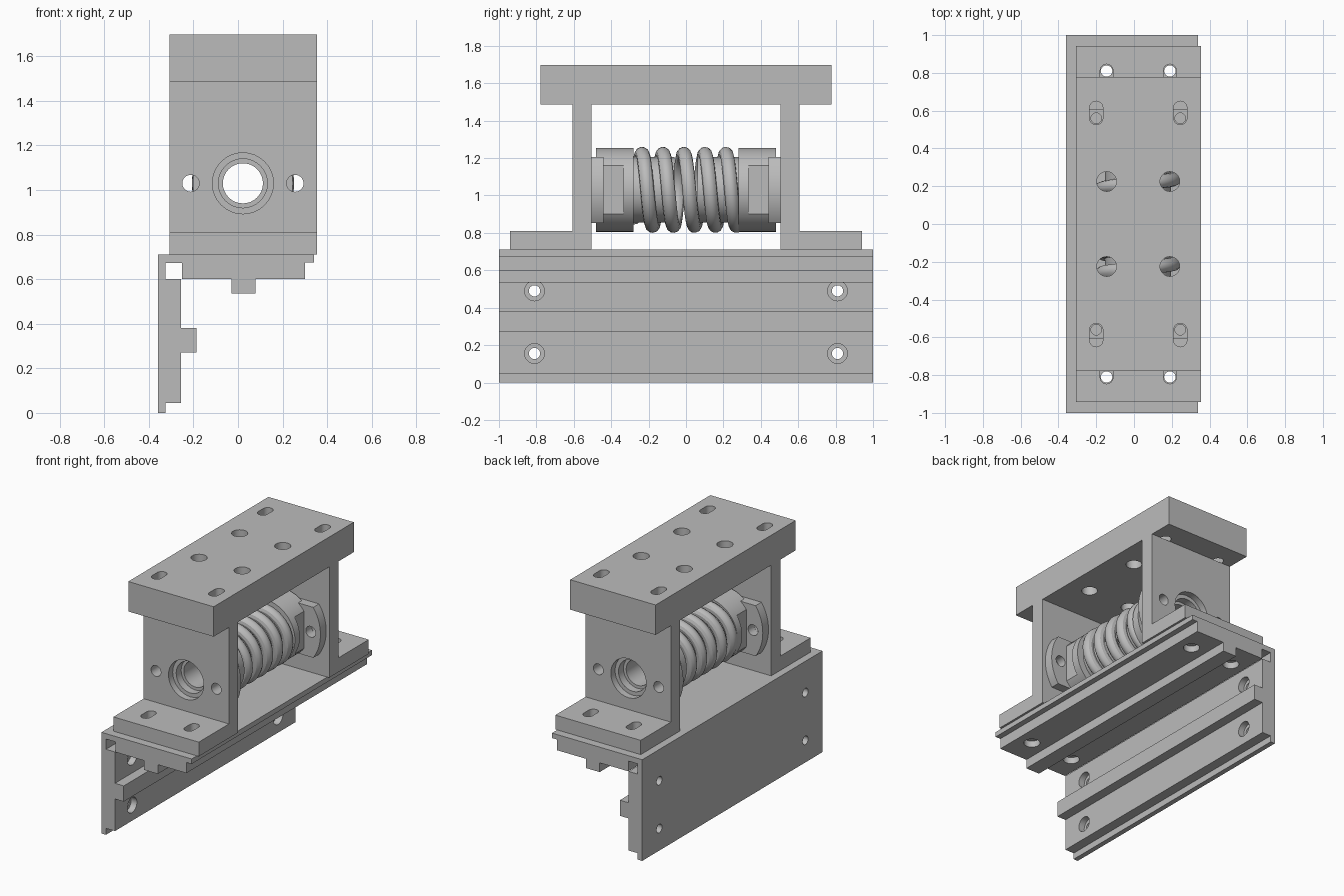
import bpy, bmesh, math
from mathutils import Matrix, Vector

if "Cube" in bpy.data.objects:
    bpy.data.objects.remove(bpy.data.objects["Cube"], do_unlink=True)

grey = bpy.data.materials.new("machined_grey")
grey.use_nodes = True
grey.diffuse_color = (0.5, 0.5, 0.5, 1)
grey.node_tree.nodes["Principled BSDF"].inputs["Base Color"].default_value = (0.5, 0.5, 0.5, 1)

AXIS_X, AXIS_Z = 0.022, 1.03      # spring axis, parallel to y


def finish(bm, name):
    bmesh.ops.recalc_face_normals(bm, faces=bm.faces)
    mesh = bpy.data.meshes.new(name)
    bm.to_mesh(mesh)
    bm.free()
    mesh.materials.append(grey)
    obj = bpy.data.objects.new(name, mesh)
    bpy.context.collection.objects.link(obj)
    return obj


def prism(name, points, start, end, axis):
    """Extrude an outline along an axis: x takes (y, z), y takes (x, z), z takes (x, y)."""
    place = {"x": lambda a, b: (start, a, b),
             "y": lambda a, b: (a, start, b),
             "z": lambda a, b: (a, b, start)}[axis]
    bm = bmesh.new()
    face = bm.faces.new([bm.verts.new(place(a, b)) for a, b in points])
    move = Vector([end - start if axis == k else 0 for k in "xyz"])
    new = bmesh.ops.extrude_face_region(bm, geom=[face])["geom"]
    bmesh.ops.translate(bm, vec=move, verts=[v for v in new if isinstance(v, bmesh.types.BMVert)])
    return finish(bm, name)


def circle(a, b, r, n=48):
    return [(a + r * math.cos(2 * math.pi * i / n), b + r * math.sin(2 * math.pi * i / n))
            for i in range(n)]


def slot(x, y, r, reach, n=16):
    """Rounded slot outline, long in y."""
    ends = [(x + r * math.cos(math.pi * i / n), y + reach + r * math.sin(math.pi * i / n))
            for i in range(n + 1)]
    return ends + [(2 * x - a, 2 * y - b) for a, b in ends]


def rect(a0, a1, b0, b1):
    return [(a0, b0), (a1, b0), (a1, b1), (a0, b1)]


def cut(obj, cutters):
    for c in cutters:
        mod = obj.modifiers.new("cut", "BOOLEAN")
        mod.operation, mod.solver, mod.object = "DIFFERENCE", "EXACT", c
    bpy.context.view_layer.update()
    baked = bpy.data.meshes.new_from_object(
        obj.evaluated_get(bpy.context.evaluated_depsgraph_get()))
    obj.modifiers.clear()
    obj.data = baked
    for c in cutters:
        bpy.data.objects.remove(c, do_unlink=True)


def hole(a, b, r, start, end, axis):
    return prism("hole", circle(a, b, r, 32), start, end, axis)


parts = []

# Angled rail: horizontal and vertical arms with ribs, lips and a relieved corner
rail = prism("angle_rail", [
    (-0.36, 0), (-0.325, 0), (-0.325, 0.045), (-0.255, 0.045), (-0.255, 0.27),
    (-0.187, 0.27), (-0.187, 0.38), (-0.255, 0.38), (-0.255, 0.6), (-0.325, 0.6),
    (-0.325, 0.672), (-0.252, 0.672), (-0.252, 0.6), (-0.03, 0.6), (-0.03, 0.535),
    (0.078, 0.535), (0.078, 0.6), (0.3, 0.6), (0.3, 0.675), (0.34, 0.675),
    (0.34, 0.71), (-0.36, 0.71)], -1, 1, "y")
cutters = []
for y in (-0.81, 0.81):
    for z in (0.155, 0.49):
        cutters += [hole(y, z, 0.03, -0.5, -0.2, "x"), hole(y, z, 0.053, -0.3, -0.2, "x")]
    for x in (-0.145, 0.19):
        cutters += [hole(x, y, 0.03, 0.5, 0.8, "z"), hole(x, y, 0.053, 0.5, 0.645, "z")]
cut(rail, cutters)
parts.append(rail)

# Saddle: feet, two uprights and the top plate
half = [(0.505, 0.71), (0.942, 0.71), (0.942, 0.81), (0.607, 0.81), (0.607, 1.487),
        (0.777, 1.487), (0.777, 1.697)]
inner = [(-0.505, 1.487), (0.505, 1.487)]
outline = inner + half + [(-y, z) for y, z in reversed(half)]
saddle = prism("saddle_frame", outline, -0.308, 0.355, "x")
cutters = []
for s in (-1, 1):
    for x in (-0.145, 0.19):
        cutters.append(prism("foot_slot", slot(x, s * 0.785, 0.034, 0.027), 0.6, 0.9, "z"))
        cutters.append(hole(x, s * 0.225, 0.052, 1.4, 1.8, "z"))
    for x in (-0.2, 0.245):
        cutters.append(prism("top_slot", slot(x, s * 0.588, 0.035, 0.027), 1.487, 1.8, "z"))
        cutters.append(hole(x, s * 0.56, 0.028, 1.3, 1.6, "z"))
    for dx in (-0.234, 0.234):
        cutters.append(hole(AXIS_X + dx, AXIS_Z, 0.038, s * 0.4, s * 0.7, "y"))
    cutters.append(hole(AXIS_X, AXIS_Z, 0.11, s * 0.4, s * 0.7, "y"))
    cutters.append(hole(AXIS_X, AXIS_Z, 0.137, s * 0.56, s * 0.7, "y"))
cut(saddle, cutters)
parts.append(saddle)

# Spring seats at both ends: flange, collar with wrench flats, and guide tube
for s, end in ((-1, "front"), (1, "back")):
    R, h = 0.31, 0.177
    arc = math.asin(h / R)
    right = [(R * math.cos(t), R * math.sin(t))
             for t in [arc * (i / 8 - 1) for i in range(17)]]
    shape = right + [(-a, -b) for a, b in right]
    flange = prism(end + "_flange", [(AXIS_X + a, AXIS_Z + b) for a, b in shape],
                   s * 0.44, s * 0.504, "y")
    cut(flange, [hole(AXIS_X, AXIS_Z, 0.09, s * 0.3, s * 0.6, "y")] +
        [hole(AXIS_X + d, AXIS_Z, 0.038, s * 0.3, s * 0.6, "y") for d in (-0.234, 0.234)])

    collar = prism(end + "_collar", circle(AXIS_X, AXIS_Z, 0.224, 64), s * 0.28, s * 0.482, "y")
    flats = [prism("flat", rect(*sorted((AXIS_X + d * 0.182, AXIS_X + d * 0.3)), 0.7, 1.4),
                   s * 0.335, s * 0.6, "y") for d in (-1, 1)]
    cut(collar, flats + [hole(AXIS_X, AXIS_Z, 0.09, s * 0.2, s * 0.6, "y")])

    guide = prism(end + "_guide_tube", circle(AXIS_X, AXIS_Z, 0.175, 64), s * 0.062, s * 0.3, "y")
    cut(guide, [hole(AXIS_X, AXIS_Z, 0.09, 0, s * 0.4, "y")])
    parts += [flange, collar, guide]

# Coil spring: right-handed helix swept with a round wire
curve = bpy.data.curves.new("coil_path", "CURVE")
curve.dimensions = "3D"
curve.bevel_depth, curve.bevel_resolution, curve.use_fill_caps = 0.037, 4, True
steps, first, last = 240, -2.4, 2.6
line = curve.splines.new("POLY")
line.points.add(steps)
for i, p in enumerate(line.points):
    turn = first + (last - first) * i / steps
    t = 2 * math.pi * turn
    p.co = (AXIS_X + 0.193 * math.sin(t), -0.011 + 0.112 * turn, AXIS_Z + 0.193 * math.cos(t), 1)
path = bpy.data.objects.new("coil_path", curve)
bpy.context.collection.objects.link(path)
bpy.context.view_layer.update()
mesh = bpy.data.meshes.new_from_object(path.evaluated_get(bpy.context.evaluated_depsgraph_get()))
bpy.data.objects.remove(path, do_unlink=True)
mesh.materials.clear()
mesh.materials.append(grey)
spring = bpy.data.objects.new("coil_spring", mesh)
bpy.context.collection.objects.link(spring)
parts.append(spring)

# Smooth the round surfaces and keep the machined edges sharp
bpy.ops.object.select_all(action="DESELECT")
for obj in parts:
    obj.select_set(True)
bpy.context.view_layer.objects.active = saddle
bpy.ops.object.shade_smooth_by_angle(angle=math.radians(30))
